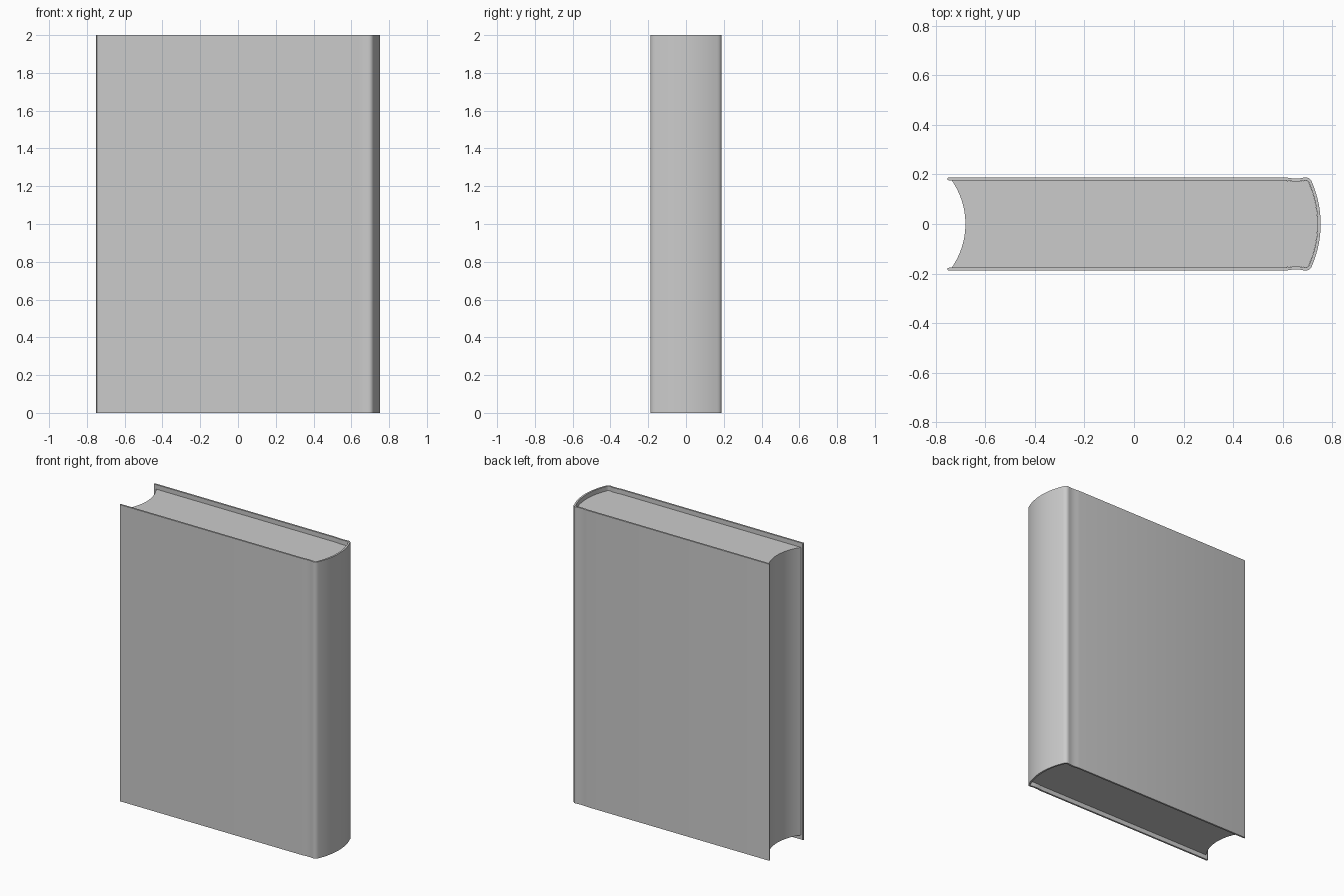
import bpy, bmesh
from math import asin, sin, cos, pi
from mathutils import Vector

if "Cube" in bpy.data.objects:
    bpy.data.objects.remove(bpy.data.objects["Cube"])

HALF = 0.006  # half of the cover board thickness


def arc(mid_x, end_x, half_y, n):
    """Points from +half_y to -half_y on an arc bulging to mid_x (towards +x)."""
    sag = mid_x - end_x
    r = (half_y ** 2 + sag ** 2) / (2 * sag)
    a = asin(half_y / r)
    return [Vector((mid_x - r + r * cos(t), r * sin(t)))
            for t in (a - 2 * a * i / n for i in range(n + 1))]


def offset(path, d):
    """Shift an open path sideways by d."""
    out = []
    for i, p in enumerate(path):
        t = (path[min(i + 1, len(path) - 1)] - path[max(i - 1, 0)]).normalized()
        out.append(p + Vector((-t.y, t.x)) * d)
    return out


def extrude(name, outline, z0, z1):
    bm = bmesh.new()
    face = bm.faces.new([bm.verts.new((p.x, p.y, z0)) for p in outline])
    top = bmesh.ops.extrude_face_region(bm, geom=[face])["geom"]
    verts = [g for g in top if isinstance(g, bmesh.types.BMVert)]
    bmesh.ops.translate(bm, verts=verts, vec=(0, 0, z1 - z0))
    bmesh.ops.recalc_face_normals(bm, faces=bm.faces)
    mesh = bpy.data.meshes.new(name)
    bm.to_mesh(mesh)
    bm.free()
    ob = bpy.data.objects.new(name, mesh)
    bpy.context.collection.objects.link(ob)
    bpy.ops.object.select_all(action='DESELECT')
    ob.select_set(True)
    bpy.context.view_layer.objects.active = ob
    bpy.ops.object.shade_smooth_by_angle(angle=pi / 6)
    return ob


# Centre line of the cover: board, hinge groove, shoulder, rounded spine
side = [Vector(p) for p in [
    (-0.747, 0.182), (0.60, 0.182), (0.618, 0.181), (0.635, 0.1785),
    (0.655, 0.178), (0.672, 0.1785), (0.685, 0.181), (0.696, 0.182),
    (0.704, 0.179), (0.710, 0.172)]]
mirrored = [Vector((p.x, -p.y)) for p in reversed(side)]
path = side + arc(0.747, 0.714, 0.162, 20) + mirrored

# Hard cover with rounded front edges
def round_end(sign):
    c = Vector((-0.747, sign * 0.182))
    return [c + Vector((-sin(a), cos(a))) * HALF
            for a in (pi * (1 - i / 6) for i in range(1, 6))]

outline = offset(path, HALF)
outline += list(reversed([c for c in reversed(round_end(-1))]))[::-1]
outline += list(reversed(offset(path, -HALF)))
outline += round_end(1)
extrude("cover", outline, 0.0, 2.0)

# Page block following the inside of the cover, with a hollow fore edge
inner = offset(path, -HALF - 0.0005)[1:-1]
fore_edge = arc(-0.680, -0.735, 0.1755, 20)
extrude("pages", inner + list(reversed(fore_edge)), 0.03, 1.97)
